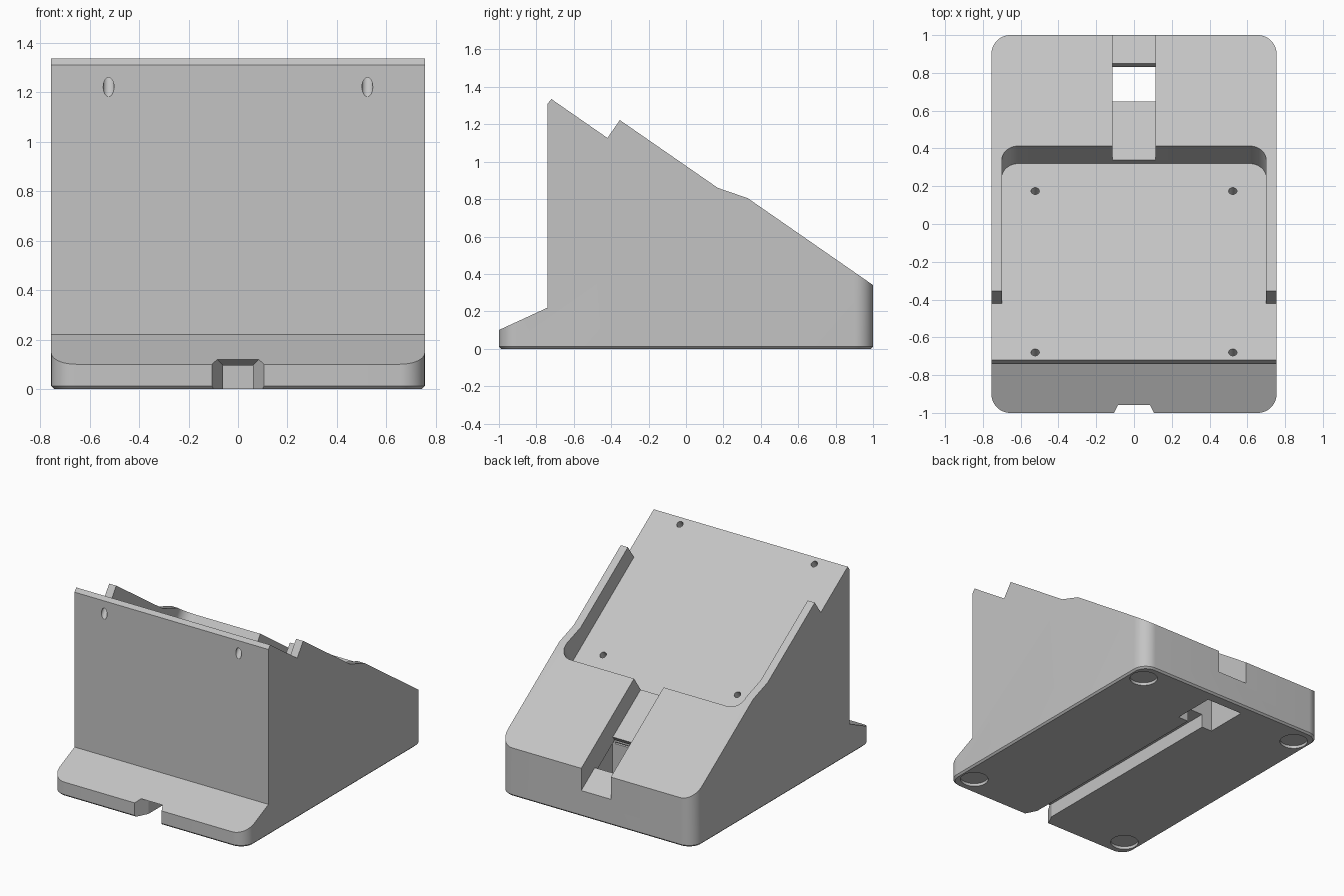
import bpy
import bmesh
from math import atan, cos, sin, pi
from mathutils import Matrix, Vector

cube = bpy.data.objects.get("Cube")
if cube:
    bpy.data.objects.remove(cube, do_unlink=True)

SLOPE = 0.694
# Tilted frame of the resting panel: x across, y down the slope, z out of it
PANEL = Matrix.Translation((0, -0.72, 1.335)) @ Matrix.Rotation(-atan(SLOPE), 4, 'X')

grey = bpy.data.materials.new("matte_grey")
grey.use_nodes = True
grey.diffuse_color = (0.55, 0.55, 0.55, 1)
grey.node_tree.nodes["Principled BSDF"].inputs["Base Color"].default_value = grey.diffuse_color


def loft(name, rings, frame=Matrix()):
    """Closed solid through a list of equal-length point rings."""
    bm = bmesh.new()
    loops = [[bm.verts.new(frame @ Vector(p)) for p in ring] for ring in rings]
    for a, b in zip(loops, loops[1:]):
        for i in range(len(a)):
            j = (i + 1) % len(a)
            bm.faces.new((a[i], a[j], b[j], b[i]))
    bm.faces.new(loops[0])
    bm.faces.new(loops[-1])
    bmesh.ops.recalc_face_normals(bm, faces=bm.faces)
    mesh = bpy.data.meshes.new(name)
    bm.to_mesh(mesh)
    bm.free()
    mesh.materials.append(grey)
    obj = bpy.data.objects.new(name, mesh)
    bpy.context.collection.objects.link(obj)
    return obj


def prism_z(name, outline, z0, z1, frame=Matrix()):
    return loft(name, [[(x, y, z) for x, y in outline] for z in (z0, z1)], frame)


def prism_x(name, profile, half):
    return loft(name, [[(x, y, z) for y, z in profile] for x in (-half, half)])


def arc(cx, cy, r, start, sweep, n=12):
    return [(cx + r * cos(start + sweep * i / n), cy + r * sin(start + sweep * i / n))
            for i in range(n + 1)]


def circle(cx, cy, r, n=32):
    return arc(cx, cy, r, 0, 2 * pi, n)[:-1]


def rect(half, y0, y1):
    return [(-half, y0), (half, y0), (half, y1), (-half, y1)]


def combine(target, tool, operation='DIFFERENCE'):
    mod = target.modifiers.new(tool.name, 'BOOLEAN')
    mod.operation = operation
    mod.solver = 'EXACT'
    mod.object = tool
    bpy.context.view_layer.objects.active = target
    bpy.ops.object.modifier_apply(modifier=mod.name)
    bpy.data.objects.remove(tool, do_unlink=True)


# Wedge body from its side profile
body = prism_x("stand_body", [
    (-1.1, -0.1), (-1.1, 0.054), (-0.74, 0.22), (-0.74, 1.31), (-0.66, 1.41),
    (-0.35, 1.22), (0.17, 0.86), (0.33, 0.805), (1.1, 0.271), (1.1, -0.1)], 1.0)


# Rounded footprint with a small chamfer underneath
def footprint(inset, z):
    r, cx, cy = 0.1, 0.655, 0.9
    corners = [(cx, cy), (-cx, cy), (-cx, -cy), (cx, -cy)]
    return [(x, y, z) for k, (a, b) in enumerate(corners)
            for x, y in arc(a, b, r - inset, k * pi / 2, pi / 2)]


combine(body, loft("footprint", [footprint(0.012, 0), footprint(0, 0.012), footprint(0, 2)]),
        'INTERSECT')

# Recessed resting panel, full width at the upper end
w, r, end, step = 0.70, 0.09, 1.266, 0.365
recess = ([(-w, step), (-1, step), (-1, -0.5), (1, -0.5), (1, step), (w, step)]
          + arc(w - r, end - r, r, 0, pi / 2) + arc(r - w, end - r, r, pi / 2, pi / 2))
combine(body, prism_z("panel_recess", recess, 0, 0.6, PANEL))

# Cable channel down the back and its plug opening
combine(body, prism_z("cable_channel", rect(0.115, 1.2, 2.6), 0.035, 0.4, PANEL))
cavity = [(0.62, -0.1), (0.62, 1.335 - SLOPE * 1.34),
          (0.92, 1.335 - SLOPE * 1.64), (0.92, -0.1)]
combine(body, prism_x("plug_cavity", cavity, 0.14))
combine(body, prism_z("plug_opening", rect(0.115, 1.643, 1.887), -0.03, 0.08, PANEL))

# Cable groove under the base with a flared mouth at the front
groove = [[(-h, y, -0.1), (h, y, -0.1), (h, y, z), (-h, y, z)]
          for y, h, z in ((-1.05, 0.13, 0.165), (-0.91, 0.06, 0.095), (0.7, 0.06, 0.095))]
combine(body, loft("cable_groove", groove))

# Screw holes and foot recesses
for side in (-1, 1):
    for s in (0.049, 1.089):
        combine(body, prism_z("screw_hole", circle(side * 0.523, s, 0.022, 24), -0.25, 0.05, PANEL))
    for y in (-0.86, 0.86):
        combine(body, prism_z("foot_recess", circle(side * 0.64, y, 0.09), -0.1, 0.02))

# Smooth rounded corners, crisp edges
bpy.ops.object.select_all(action='DESELECT')
body.select_set(True)
bpy.context.view_layer.objects.active = body
bpy.ops.object.shade_smooth_by_angle(angle=pi / 7)
